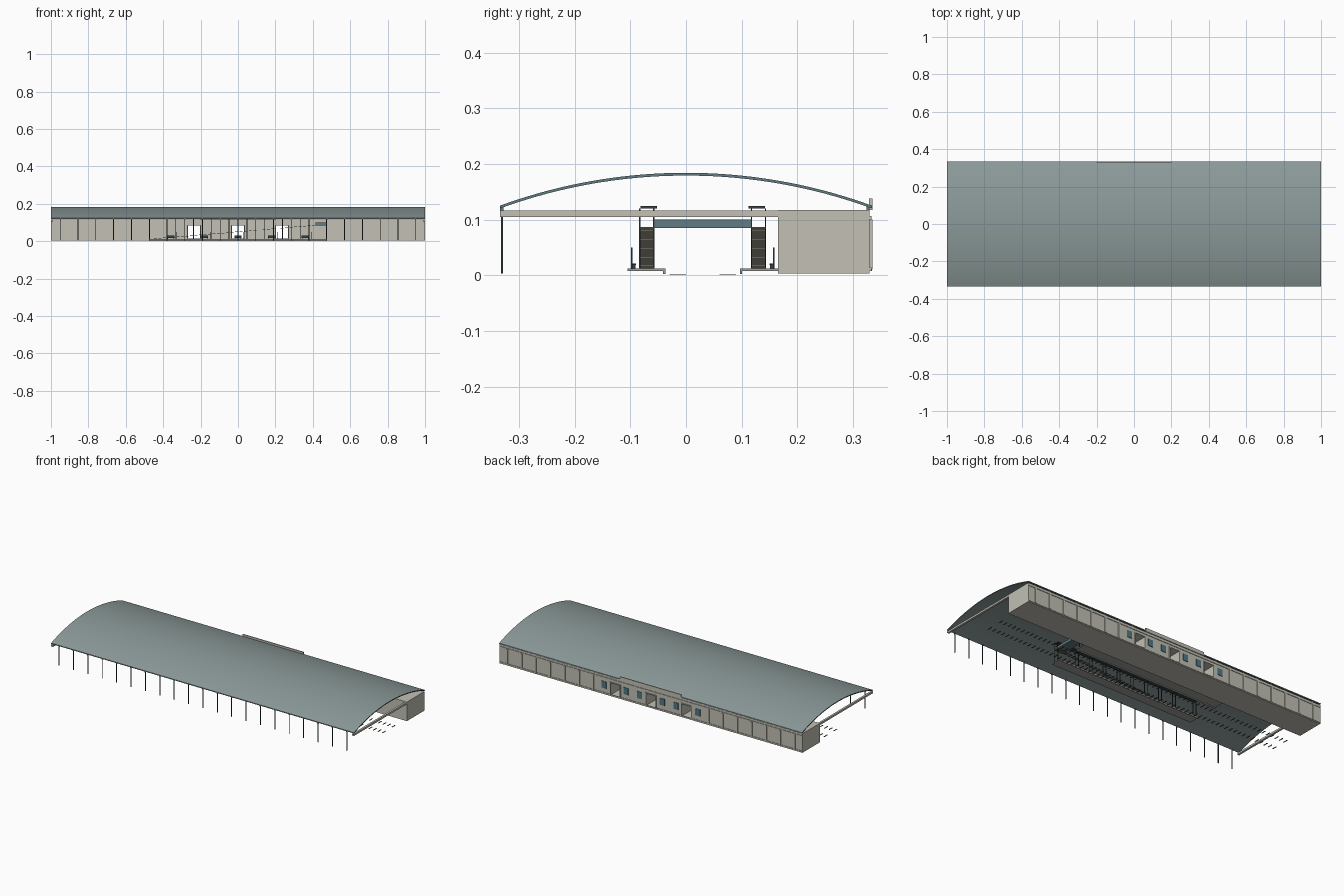
import bpy, bmesh, math

if "Cube" in bpy.data.objects:
    bpy.data.objects.remove(bpy.data.objects["Cube"])


def material(name, r, g, b):
    m = bpy.data.materials.new(name)
    m.diffuse_color = (r, g, b, 1)
    m.use_nodes = True
    m.node_tree.nodes["Principled BSDF"].inputs["Base Color"].default_value = m.diffuse_color
    return m


ROOF = material("roof blue grey", 0.26, 0.325, 0.32)
STEEL = material("bridge blue", 0.12, 0.20, 0.22)
DARK = material("dark steel", 0.035, 0.055, 0.065)
WALL = material("warm grey wall", 0.54, 0.53, 0.46)
TREAD = material("dark tread", 0.13, 0.125, 0.10)
PAVE = material("platform grey", 0.34, 0.35, 0.33)
GLASS = material("window teal", 0.08, 0.19, 0.24)


def boxes(name, mat, items):
    """One object from boxes given as (x0, x1, y0, y1, z0, z1)."""
    bm = bmesh.new()
    for x0, x1, y0, y1, z0, z1 in items:
        cube = bmesh.ops.create_cube(bm, size=1)
        for v in cube["verts"]:
            v.co.x = x0 + (v.co.x + 0.5) * (x1 - x0)
            v.co.y = y0 + (v.co.y + 0.5) * (y1 - y0)
            v.co.z = z0 + (v.co.z + 0.5) * (z1 - z0)
    me = bpy.data.meshes.new(name)
    bm.to_mesh(me)
    bm.free()
    ob = bpy.data.objects.new(name, me)
    bpy.context.collection.objects.link(ob)
    me.materials.append(mat)
    return ob


# Arched roof: circular profile extruded along x
HALF, RISE, TOP = 0.334, 0.059, 0.184
R = (HALF ** 2 + RISE ** 2) / (2 * RISE)


def arc_z(y):
    return TOP - R + math.sqrt(R * R - y * y)


def arched_roof(name, thick, n=40):
    ys = [-HALF + 2 * HALF * i / n for i in range(n + 1)]
    ring = [(y, arc_z(y)) for y in ys] + [(y, arc_z(y) - thick) for y in reversed(ys)]
    bm = bmesh.new()
    a = [bm.verts.new((-1, y, z)) for y, z in ring]
    b = [bm.verts.new((1, y, z)) for y, z in ring]
    k = len(ring)
    for i in range(k):
        j = (i + 1) % k
        bm.faces.new((a[i], a[j], b[j], b[i]))
    # darker end strips
    for i in range(n):
        for v in (a, b):
            f = bm.faces.new((v[i], v[i + 1], v[k - 2 - i], v[k - 1 - i]))
            f.material_index = 1
    bmesh.ops.recalc_face_normals(bm, faces=bm.faces)
    me = bpy.data.meshes.new(name)
    bm.to_mesh(me)
    bm.free()
    ob = bpy.data.objects.new(name, me)
    bpy.context.collection.objects.link(ob)
    me.materials.append(ROOF)
    me.materials.append(STEEL)
    bpy.context.view_layer.objects.active = ob
    ob.select_set(True)
    bpy.ops.object.shade_smooth_by_angle()
    ob.select_set(False)


arched_roof("arched_roof", 0.005)

# Front columns, roof brackets and end tie beams
BAYS = [-0.95 + 0.095 * i for i in range(21)]
boxes("front_columns", DARK, [(x - 0.002, x + 0.002, -0.3325, -0.329, 0.003, 0.118) for x in BAYS])
boxes("roof_brackets", STEEL, [(x - 0.003, x + 0.003, y - 0.003, y + 0.003, 0.115, 0.123)
                               for x in BAYS for y in (-0.331, 0.327)])
boxes("end_tie_beams", WALL, [(x, x + 0.012, -0.334, 0.165, 0.105, 0.116) for x in (-1, 0.988)])

# Station building with three passages through it
Y0, Y1, ZB, ZT = 0.165, 0.33, 0.003, 0.117
DOORS = (-0.235, 0.0, 0.235)
W = 0.034
edges = [-1] + [x + s * W for x in DOORS for s in (-1, 1)] + [1]
parts = [(edges[i], edges[i + 1], Y0, Y1, ZB, ZT) for i in range(0, 8, 2)]
parts += [(x - W, x + W, Y0, Y1, 0.085, ZT) for x in DOORS]
parts += [(x - W, x + W, Y0, Y1, ZB, 0.008) for x in DOORS]
boxes("station_building", WALL, parts)

# Back wall pilasters, rails, door frames, windows and parapet
boxes("back_pilasters", WALL, [(x - 0.005, x + 0.005, Y1, 0.335, 0.01, 0.1)
                               for x in BAYS if abs(x) > 0.3])
boxes("back_cornice", WALL, [(-1, 1, Y1, 0.333, 0.1, 0.106), (-1, 1, Y1, 0.333, 0.008, 0.014)])
frames = []
for x in DOORS:
    frames += [(x + s * W - 0.003, x + s * W + 0.003, Y1, 0.334, 0.008, 0.088) for s in (-1, 1)]
    frames.append((x - W, x + W, Y1, 0.334, 0.083, 0.088))
boxes("door_frames", WALL, frames)
boxes("back_windows", GLASS, [(x - 0.016, x + 0.016, Y1 - 0.001, 0.333, 0.04, 0.08)
                              for x in (-0.31, -0.165, -0.075, 0.075, 0.165, 0.31)])
boxes("back_parapet", WALL, [(-0.2, 0.2, 0.329, 0.335, 0.117, 0.138)])

# Twin platforms, mirrored about the track centre line
MID = 0.03
L = 0.475


def both(items):
    return items + [(a, b, 2 * MID - d, 2 * MID - c, e, f) for a, b, c, d, e, f in items]


boxes("platforms", PAVE, both([(-L, L, -0.105, -0.037, 0.008, 0.012),
                               (-L, L, -0.041, -0.037, 0.002, 0.008)]))
boxes("platform_canopies", DARK, both([(-L, L, -0.082, -0.052, 0.12, 0.124)]))
post_x = [-0.473, 0.473] + [-0.3325 + 0.095 * i for i in range(8)]
boxes("canopy_posts", DARK, both([(x - 0.002, x + 0.002, y - 0.001, y + 0.001, 0.012, 0.12)
                                  for x in post_x for y in (-0.083, -0.058)]))

# Long open stairs climbing to the footbridge
N = 36
treads = []
for i in range(N):
    x, z = -0.45 + 0.87 * i / N, 0.012 + 0.073 * i / N
    treads.append((x, x + 0.016, -0.082, -0.059, z, z + 0.0025))
boxes("stair_treads", TREAD, both(treads))
boxes("footbridge", STEEL, [(0.415, L, -0.058, 0.118, 0.085, 0.1)])
boxes("bridge_landings", TREAD, both([(0.415, L, -0.083, -0.058, 0.083, 0.087)]))

# Platform benches and lamp posts
furniture = []
for i in range(5):
    x = -0.36 + 0.18 * i
    furniture += [(x - 0.02, x + 0.02, -0.098, -0.09, 0.018, 0.021),
                  (x - 0.02, x + 0.02, -0.099, -0.097, 0.021, 0.03),
                  (x - 0.016, x - 0.013, -0.097, -0.091, 0.012, 0.018),
                  (x + 0.013, x + 0.016, -0.097, -0.091, 0.012, 0.018),
                  (x + 0.03, x + 0.033, -0.099, -0.096, 0.012, 0.05)]
boxes("platform_furniture", DARK, both(furniture))

# Track sleepers
boxes("track_sleepers", TREAD, both([(x, x + 0.006, -0.03, 0.0, 0, 0.0015)
                                     for i in range(66) for x in [-0.978 + 0.03 * i]]))
